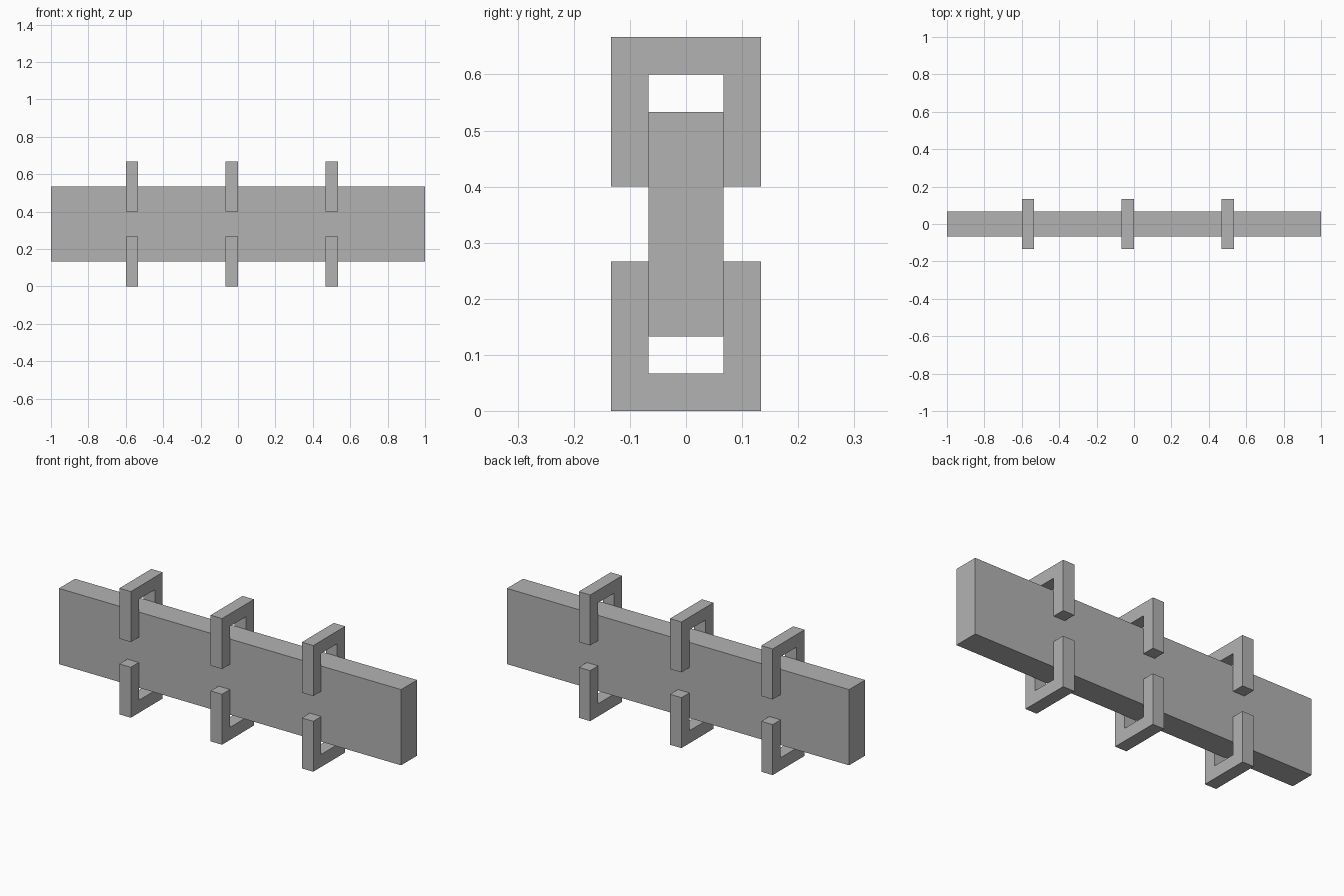
import bpy
import bmesh

U = 1 / 15  # module that every size is a multiple of

cube = bpy.data.objects.get("Cube")
if cube:
    bpy.data.objects.remove(cube, do_unlink=True)

grey = bpy.data.materials.new("plain grey")
grey.use_nodes = True
colour = (0.45, 0.45, 0.45, 1)
grey.diffuse_color = colour
grey.node_tree.nodes["Principled BSDF"].inputs["Base Color"].default_value = colour


def extrude_profile(name, profile, x_start, x_end):
    """Extrude a closed (y, z) outline along x, all in modules."""
    bm = bmesh.new()
    face = bm.faces.new([bm.verts.new((x_start * U, y * U, z * U)) for y, z in profile])
    result = bmesh.ops.extrude_face_region(bm, geom=[face])
    moved = [v for v in result["geom"] if isinstance(v, bmesh.types.BMVert)]
    bmesh.ops.translate(bm, verts=moved, vec=((x_end - x_start) * U, 0, 0))
    bmesh.ops.recalc_face_normals(bm, faces=bm.faces)
    mesh = bpy.data.meshes.new(name)
    bm.to_mesh(mesh)
    bm.free()
    mesh.materials.append(grey)
    obj = bpy.data.objects.new(name, mesh)
    bpy.context.collection.objects.link(obj)


# Long upright plank
extrude_profile("plank", [(-1, 2), (1, 2), (1, 8), (-1, 8)], -15, 15)

# U-shaped brackets gripping the lower edge, mirrored onto the upper edge
lower = [(-2, 0), (2, 0), (2, 4), (1, 4), (1, 1), (-1, 1), (-1, 4), (-2, 4)]
upper = [(y, 10 - z) for y, z in lower]
for place, x in (("right", -9), ("middle", -1), ("left", 7)):
    extrude_profile(f"lower_bracket_{place}", lower, x, x + 1)
    extrude_profile(f"upper_bracket_{place}", upper, x, x + 1)
